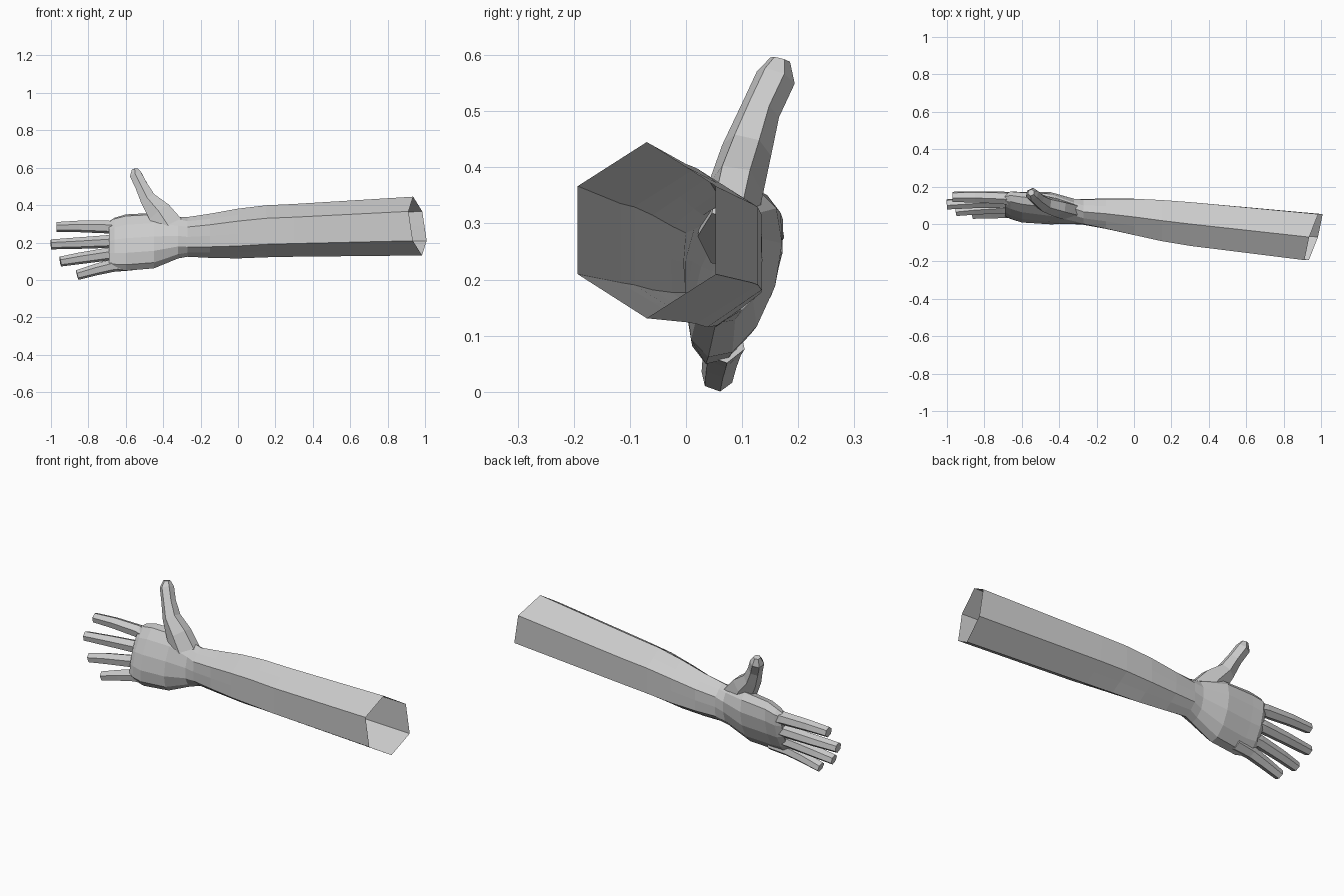
import bpy, bmesh
from math import sin, cos, radians, pi
from mathutils import Vector


def loft(name, rings, cap_start, cap_end):
    """Skin a list of equal-length point rings into one flat-shaded object."""
    bm = bmesh.new()
    loops = [[bm.verts.new(p) for p in ring] for ring in rings]
    n = len(loops[0])
    for a, b in zip(loops, loops[1:]):
        for i in range(n):
            j = (i + 1) % n
            bm.faces.new((a[i], a[j], b[j], b[i]))
    if cap_start:
        bm.faces.new(loops[0])
    if cap_end:
        bm.faces.new(loops[-1])
    bmesh.ops.recalc_face_normals(bm, faces=bm.faces)
    mesh = bpy.data.meshes.new(name)
    bm.to_mesh(mesh)
    bm.free()
    obj = bpy.data.objects.new(name, mesh)
    bpy.context.collection.objects.link(obj)
    return obj


def arm_ring(x, cy, cz, ry, rz, tilt, k, slant=0):
    """12 points: k=0.866 gives a plain hexagon, k=1 a rounder section."""
    t, pts = radians(tilt), []
    for i in range(12):
        a = pi / 2 + i * pi / 6
        s = k if i % 2 else 1
        u, v = cos(a) * ry * s, sin(a) * rz * s
        y, z = u * cos(t) + v * sin(t), v * cos(t) - u * sin(t)
        pts.append((x + slant * (0.3 * y - 0.15 * z), cy + y, cz + z))
    return pts


def limb(name, path, width_dir, n=6):
    """Finger along path points (x, y, z, half width, half thickness)."""
    pts = [Vector(p[:3]) for p in path]
    rings = []
    for i, p in enumerate(path):
        t = (pts[min(i + 1, len(pts) - 1)] - pts[max(i - 1, 0)]).normalized()
        w = Vector(width_dir)
        w = (w - t * w.dot(t)).normalized()
        d = t.cross(w)
        rings.append([pts[i] + w * p[3] * cos(2 * pi * (j + 0.5) / n) / cos(pi / n)
                      + d * p[4] * sin(2 * pi * (j + 0.5) / n) for j in range(n)])
    return loft(name, rings, True, True)


# Forearm (open hexagonal end), wrist and tilted palm
arm = [
    (0.96, -0.07, 0.288, 0.142, 0.157, 0, 0.866, 1),
    (0.30, 0.00, 0.265, 0.135, 0.141, 0, 0.866),
    (0.15, 0.018, 0.26, 0.127, 0.139, 0, 0.866),
    (0.00, 0.038, 0.248, 0.112, 0.133, 0, 0.866),
    (-0.15, 0.055, 0.236, 0.092, 0.118, 0, 0.88),
    (-0.27, 0.065, 0.23, 0.075, 0.106, 0, 0.92),
    (-0.32, 0.067, 0.226, 0.07, 0.112, 8, 0.97),
    (-0.45, 0.085, 0.21, 0.077, 0.155, 17, 1),
    (-0.60, 0.09, 0.20, 0.067, 0.16, 20, 1),
    (-0.66, 0.10, 0.195, 0.056, 0.147, 21, 1.02),
    (-0.69, 0.10, 0.192, 0.036, 0.13, 21, 1.04),
]
loft("forearm_and_palm", [arm_ring(*s) for s in arm], False, True)

# Four fingers: centre-line points, base to tip
fingers = {
    "index_finger": [(-0.60, 0.125, 0.272), (-0.70, 0.14, 0.283), (-0.85, 0.145, 0.286), (-0.97, 0.145, 0.283)],
    "middle_finger": [(-0.60, 0.11, 0.21), (-0.70, 0.12, 0.205), (-0.85, 0.115, 0.197), (-1.0, 0.105, 0.19)],
    "ring_finger": [(-0.60, 0.085, 0.145), (-0.70, 0.09, 0.137), (-0.85, 0.08, 0.115), (-0.95, 0.07, 0.098)],
    "little_finger": [(-0.57, 0.065, 0.09), (-0.67, 0.065, 0.077), (-0.76, 0.06, 0.055), (-0.86, 0.055, 0.026)],
}
sizes = [(0.034, 0.042), (0.03, 0.035), (0.027, 0.032), (0.023, 0.029)]
for name, path in fingers.items():
    limb(name, [p + s for p, s in zip(path, sizes)], (0, 0.34, 0.94))

# Thumb, widening into the base of the palm
limb("thumb", [
    (-0.36, 0.07, 0.27, 0.08, 0.05),
    (-0.42, 0.088, 0.36, 0.065, 0.05),
    (-0.48, 0.108, 0.43, 0.042, 0.045),
    (-0.515, 0.132, 0.50, 0.033, 0.036),
    (-0.545, 0.16, 0.56, 0.032, 0.036),
    (-0.55, 0.168, 0.592, 0.016, 0.018),
], (0.85, 0, 0.5))
